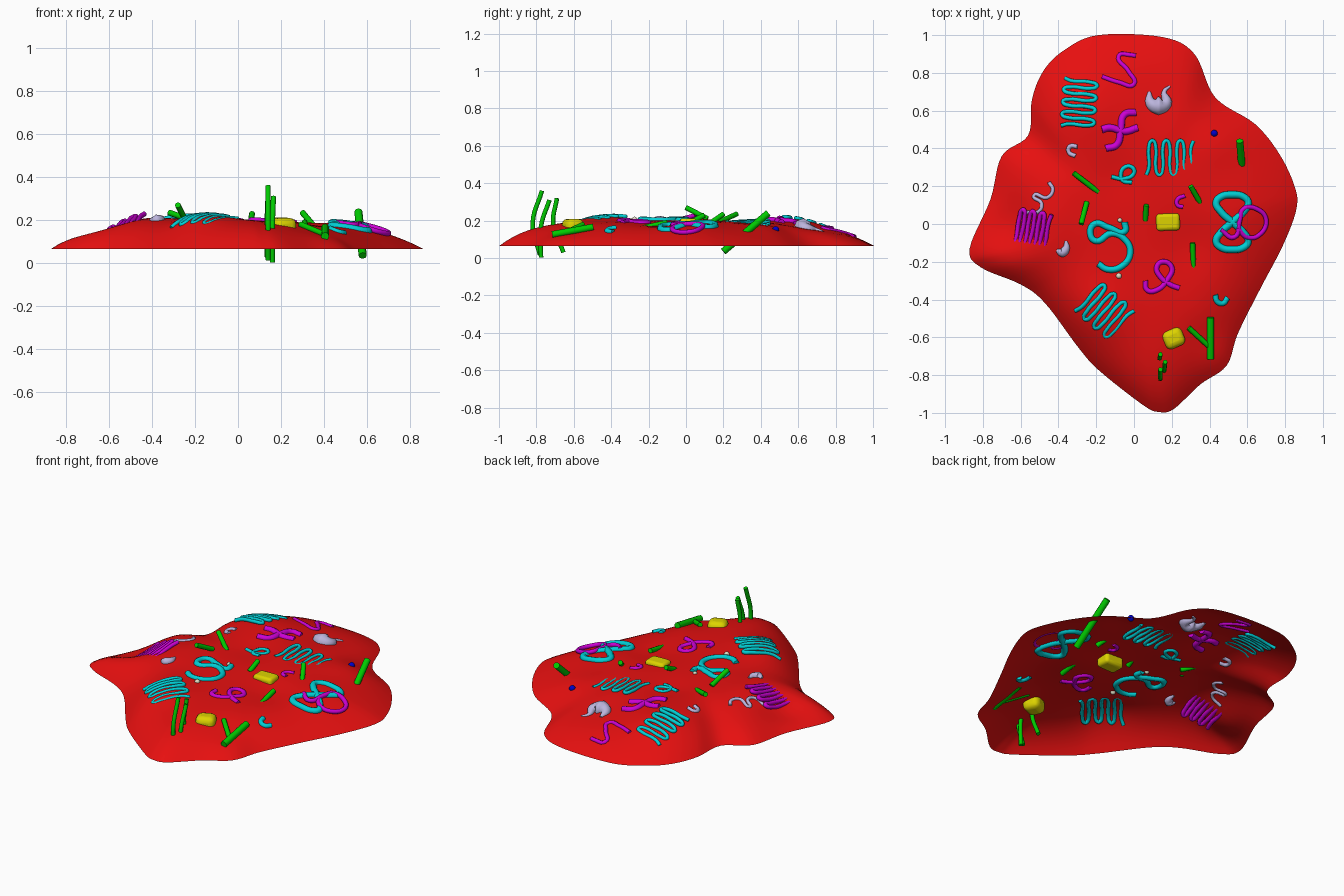
import bpy, bmesh, math
from mathutils import Vector

if "Cube" in bpy.data.objects:
    bpy.data.objects.remove(bpy.data.objects["Cube"])

COL = {"red": (0.8, 0.005, 0.005, 1), "teal": (0, 0.62, 0.66, 1), "magenta": (0.6, 0, 0.65, 1),
       "lavender": (0.5, 0.46, 0.72, 1), "green": (0, 0.6, 0.0, 1), "yellow": (0.72, 0.65, 0, 1),
       "blue": (0, 0, 0.6, 1), "cream": (0.75, 0.72, 0.55, 1)}
MAT = {}
for key, c in COL.items():
    MAT[key] = bpy.data.materials.new(key)
    MAT[key].diffuse_color = c

# Outline of the red sheet, anticlockwise, in hundredths
OUT = [(86, 8), (85, 20), (77, 37), (64, 53), (43, 67), (32, 90), (15, 99), (-19, 100), (-37, 92),
       (-48, 81), (-54, 66), (-56, 47), (-70, 36), (-76, 13), (-87, -13), (-81, -23), (-60, -32),
       (-47, -42), (-29, -66), (-18, -78), (5, -96), (13, -99.5), (21, -98), (35, -85), (49, -75),
       (55, -58), (67, -34), (79, -11)]
OUT = [Vector(p) / 100 for p in OUT]


def rim():
    pts, n = [], len(OUT)
    for i in range(n):
        a, b, c, d = (OUT[(i + k - 1) % n] for k in range(4))
        for s in range(6):
            t = s / 6
            pts.append(0.5 * (2 * b + (c - a) * t + (2 * a - 5 * b + 4 * c - d) * t * t
                              + (3 * b - a - 3 * c + d) * t ** 3))
    return pts


RIM = rim()
# Bumps and dents: x, y, height, radius
BUMPS = [(-0.7, 0.0, -0.085, 0.15), (-0.3, 0.62, 0.035, 0.2), (0.13, 0.68, -0.018, 0.16),
         (0.43, 0.47, 0.025, 0.15), (-0.08, 0.25, -0.012, 0.12), (0.3, -0.12, -0.02, 0.16),
         (-0.18, -0.48, 0.035, 0.16), (0.4, -0.62, -0.025, 0.12), (0.55, 0.02, 0.012, 0.18),
         (-0.5, 0.35, -0.02, 0.13), (-0.45, 0.05, 0.015, 0.13)]


def height(x, y):
    # fraction of the way to the rim along the ray from the centre
    t, p = 0, Vector((x, y))
    for i, a in enumerate(RIM):
        b = RIM[(i + 1) % len(RIM)]
        det = a.x * b.y - a.y * b.x
        u, v = (x * b.y - y * b.x) / det, (a.x * y - a.y * x) / det
        if u >= -1e-6 and v >= -1e-6:
            t = min(u + v, 1)
            break
    south = max(0, -y) / max(p.length, 1e-6)
    fade = 1 - t ** (4 + 2 * south * south)   # steeper rim at the front
    z = 0.065 + (0.135 - 0.025 * x) * fade
    for bx, by, h, r in BUMPS:
        z += h * fade * math.exp(-((x - bx) ** 2 + (y - by) ** 2) / (r * r))
    return z


def finish(o, col, angle=50):
    o.data.materials.clear()
    o.data.materials.append(MAT[col])
    bpy.ops.object.select_all(action='DESELECT')
    o.select_set(True)
    bpy.context.view_layer.objects.active = o
    if o.type == 'CURVE':
        bpy.ops.object.convert(target='MESH')
        o = bpy.context.object
    bpy.ops.object.shade_smooth_by_angle(angle=math.radians(angle))
    return o


# Red sheet, an open domed surface
bm = bmesh.new()
rings = 26
mid = bm.verts.new((0, 0, height(0, 0)))
prev = None
for k in range(1, rings + 1):
    f = k / rings
    cur = [bm.verts.new((p.x * f, p.y * f, height(p.x * f, p.y * f))) for p in RIM]
    for i in range(len(cur)):
        j = (i + 1) % len(cur)
        if prev:
            bm.faces.new((prev[i], cur[i], cur[j], prev[j]))
        else:
            bm.faces.new((mid, cur[i], cur[j]))
    prev = cur
me = bpy.data.meshes.new("sheet")
bm.to_mesh(me)
bm.free()
sheet = bpy.data.objects.new("sheet", me)
bpy.context.collection.objects.link(sheet)
finish(sheet, "red", 180)


def tube(name, col, pts, r, closed=False, radii=None):
    cu = bpy.data.curves.new(name, 'CURVE')
    cu.dimensions = '3D'
    cu.bevel_depth, cu.bevel_resolution, cu.resolution_u = r, 2, 6
    cu.use_fill_caps = True
    sp = cu.splines.new('BEZIER')
    sp.bezier_points.add(len(pts) - 1)
    sp.use_cyclic_u = closed
    for i, (b, p) in enumerate(zip(sp.bezier_points, pts)):
        b.co = p
        b.handle_left_type = b.handle_right_type = 'AUTO'
        b.radius = radii[i] if radii else 1
    o = bpy.data.objects.new(name, cu)
    bpy.context.collection.objects.link(o)
    return finish(o, col)


def strand(name, col, pts, r, lift=0.0, closed=False, radii=None):
    # path in hundredths laid on the sheet
    P = [(x / 100, y / 100, height(x / 100, y / 100) + lift) for x, y in pts]
    return tube(name, col, P, r, closed, radii)


def coil(name, col, a, b, width, n, r, dz=(0.006, 0.006), tilt=0):
    # zigzag strand running from a to b with n strokes
    a, b = Vector(a) / 100, Vector(b) / 100
    side = (b - a).normalized().orthogonal() * width / 2
    P = []
    for i in range(n):
        for s in (-1, -0.6, 0.6, 1):
            k = s if i % 2 == 0 else -s
            f = (i + 0.5 + 0.35 * (abs(s) == 1) * s) / n
            p = a.lerp(b, f) + side * k
            P.append((p.x, p.y, height(p.x, p.y) + dz[0] + (dz[1] - dz[0]) * f + tilt * k))
    return tube(name, col, P, r)


# Teal strands
coil("teal_coil_back", "teal", (-28, 77), (-30, 51), 0.17, 8, 0.011, (-0.004, 0.01))
coil("teal_coil_middle", "teal", (6, 35), (32, 35), 0.18, 7, 0.01, (0.005, -0.008), 0.006)
coil("teal_coil_front", "teal", (-25, -38), (-6, -54), 0.2, 7, 0.011, (0.006, -0.006), 0.004)
strand("teal_loop", "teal", [(-12, 25), (-5, 24), (0, 27), (-1, 30), (-5, 30), (-7, 26), (-6, 23), (-1, 22)], 0.011)
strand("teal_s_strand", "teal", [(-5, 1), (-5, -4), (-13, -2), (-21, 0), (-23, -6), (-20, -9), (-12, -5),
                                 (-5, -8), (-2, -15), (-6, -22), (-14, -24), (-19, -21)], 0.017)
strand("teal_figure_eight", "teal",
       [(52 + 8.5 * math.sin(2 * t), 1 + 14.5 * math.cos(t)) for t in (i * math.pi / 8 for i in range(16))],
       0.019, closed=True)
strand("teal_hook", "teal", [(43, -37.5), (44, -41), (47, -42), (49.5, -39)], 0.015)

# Magenta strands
strand("magenta_zigzag", "magenta", [(-17, 78), (-8, 75), (0, 74), (-3, 81), (-8, 89), (-2, 89.5), (1, 89)], 0.012)
strand("magenta_cross_a", "magenta", [(1, 59), (-5, 58), (-7, 50), (-9, 42), (-15, 40)], 0.019)
strand("magenta_cross_b", "magenta", [(-17, 50), (-13, 51), (-5, 49), (2, 51)], 0.019)
strand("magenta_hook", "magenta", [(27, 15), (23, 13), (23, 10), (26, 9)], 0.011)
strand("magenta_ring", "magenta", [(46, -3), (53, -7), (56, 2), (58, 8), (65, 8), (70, 2), (66, -6),
                                   (60, -7), (55, -2)], 0.013, 0.01)
strand("magenta_alpha", "magenta", [(6, -30), (7, -35), (12, -35), (18, -29), (20, -23), (15, -20),
                                    (12, -23), (14, -28), (19, -32), (24, -34)], 0.014)
coil("magenta_coil", "magenta", (-63, -3), (-45, -6), 0.22, 7, 0.012, (0, 0), 0.022)

# Lavender strands and tapered blobs
strand("lavender_zigzag", "lavender", [(-57, 6), (-50, 7), (-49, 11), (-53, 15), (-46, 14), (-43, 18), (-45, 22)], 0.01)
strand("lavender_hook", "lavender", [(-30, 41), (-34, 41), (-34.5, 38), (-31, 36)], 0.012)
strand("lavender_crescent", "lavender", [(8, 70), (9, 64), (13, 62.5), (17, 64), (16, 70), (19, 73)], 0.04,
       0, radii=[0.2, 0.8, 1.25, 0.8, 0.3, 0.15])
strand("lavender_bean", "lavender", [(-41, -14), (-38, -15), (-36, -13), (-36, -9)], 0.026,
       0, radii=[0.3, 1, 0.8, 0.3])


# Green rods, given as end points in hundredths
RODS = [((-32, 27, 23.5), (-19, 17, 19)), ((-25, 11.5, 21), (-28, 0, 27)), ((6.5, 10, 23), (6, 2, 19)),
        ((30, 20, 23.5), (35.5, 10.5, 17)), ((31, -10, 19), (31.5, -24, 16)),
        ((56, 44, 24), (58, 20, 3.5)), ((29, -55, 18), (41, -66, 13)), ((40.5, -49.5, 16.5), (40.5, -71.5, 12.5))]
for i, (a, b) in enumerate(RODS):
    tube(f"green_rod_{i + 1}", "green", [Vector(a) / 100, Vector(b) / 100], 0.019 if i in (5, 7) else 0.014)
# Curved upright rods at the front
UPRIGHT = [((14, -78, 1.5), (14, -82, 18), (14, -77, 36)), ((16, -77.5, 0.2), (16, -77.5, 17), (16.5, -73, 31)),
           ((13.5, -65.5, 3), (13.5, -71, 18), (14, -69, 32))]
for i, pts in enumerate(UPRIGHT):
    tube(f"upright_rod_{i + 1}", "green", [Vector(p) / 100 for p in pts], 0.012)


# Yellow rounded blocks
def block(name, x, y, z, size, turn, bevel):
    bpy.ops.mesh.primitive_cube_add(size=1, location=(x, y, z), rotation=(0, 0, turn))
    o = bpy.context.object
    o.name = name
    o.scale = size
    bpy.ops.object.transform_apply(location=False, rotation=False, scale=True)
    m = o.modifiers.new("round", 'BEVEL')
    m.width, m.segments = bevel, 3
    finish(o, "yellow")


block("yellow_block_middle", 0.18, 0.01, 0.175, (0.125, 0.09, 0.075), 0.03, 0.018)
block("yellow_block_front", 0.21, -0.605, 0.165, (0.11, 0.1, 0.09), 0.4, 0.03)


# Small balls
def ball(name, col, x, y, r):
    bpy.ops.mesh.primitive_uv_sphere_add(segments=16, ring_count=10, radius=r, location=(x, y, height(x, y)))
    bpy.context.object.name = name
    finish(bpy.context.object, col, 180)


ball("blue_ball", "blue", 0.425, 0.48, 0.018)
ball("cream_ball", "cream", -0.08, -0.275, 0.015)
ball("cream_ball_small", "cream", -0.075, 0.02, 0.012)

for m in bpy.data.materials:
    if m.users and not m.is_grease_pencil:
        m.use_nodes = True
        m.node_tree.nodes["Principled BSDF"].inputs["Base Color"].default_value = m.diffuse_color
